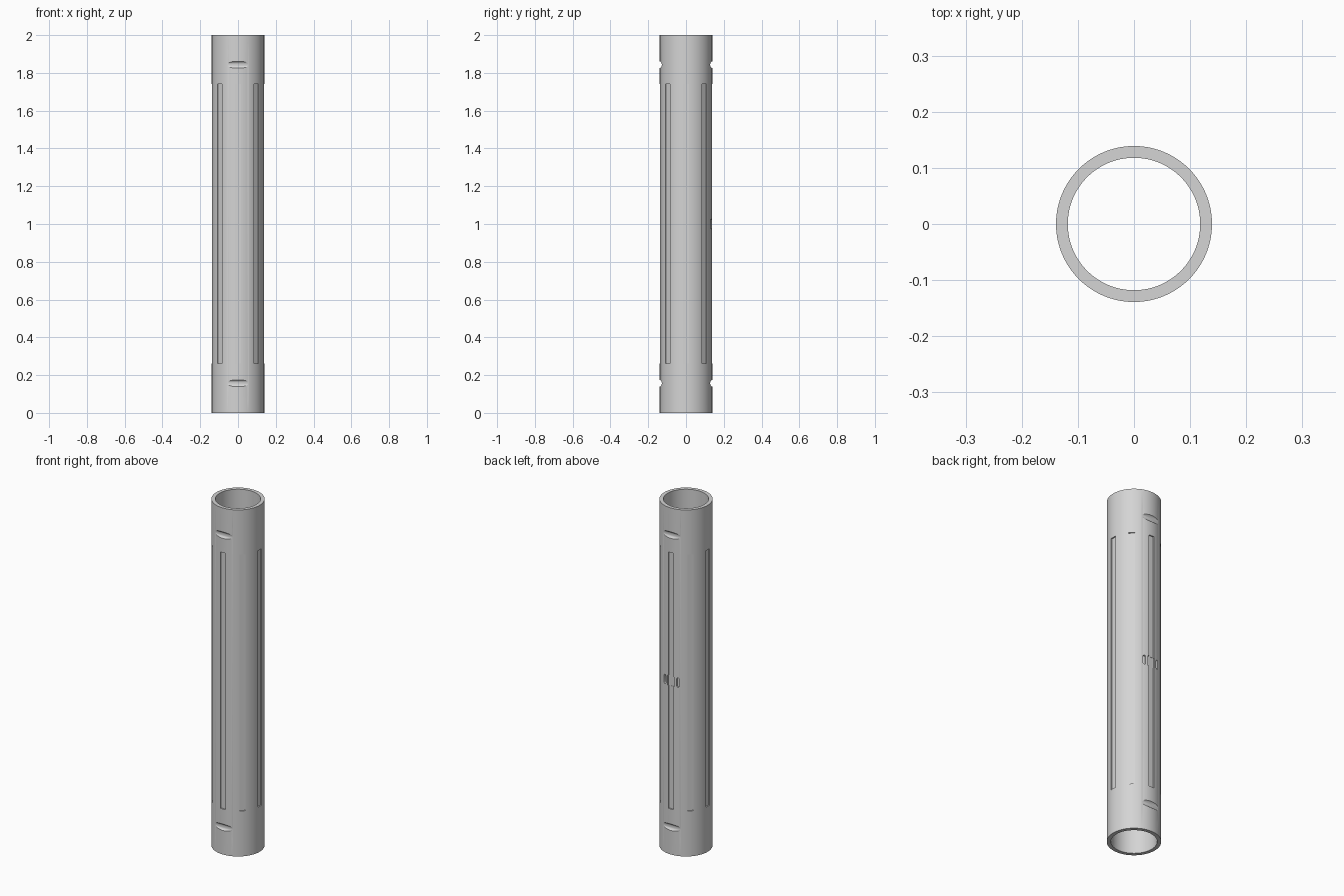
import bpy
import bmesh
from math import cos, sin, pi, radians
from mathutils import Matrix, Vector

OUTER, INNER, HEIGHT = 0.139, 0.118, 2.0
SEGMENTS = 128

if "Cube" in bpy.data.objects:
    bpy.data.objects.remove(bpy.data.objects["Cube"], do_unlink=True)

grey = bpy.data.materials.new("light_grey")
grey.use_nodes = True
grey.diffuse_color = (0.66, 0.66, 0.66, 1)
grey.node_tree.nodes["Principled BSDF"].inputs["Base Color"].default_value = grey.diffuse_color


def make_object(name, bm):
    bmesh.ops.recalc_face_normals(bm, faces=bm.faces)
    mesh = bpy.data.meshes.new(name)
    bm.to_mesh(mesh)
    bm.free()
    mesh.materials.append(grey)
    obj = bpy.data.objects.new(name, mesh)
    bpy.context.collection.objects.link(obj)
    return obj


def radial_cutter(name, outline, floor, angle):
    """Prism over an (x, z) outline, from the floor radius outwards, turned about z."""
    bm = bmesh.new()
    face = bm.faces.new([bm.verts.new((x, floor, z)) for x, z in outline])
    new = bmesh.ops.extrude_face_region(bm, geom=[face])["geom"]
    moved = [v for v in new if isinstance(v, bmesh.types.BMVert)]
    bmesh.ops.translate(bm, verts=moved, vec=Vector((0, 0.2 - floor, 0)))
    bm.transform(Matrix.Rotation(angle, 4, "Z"))
    return make_object(name, bm)


def rectangle(width, low, high):
    w = width / 2
    return [(-w, low), (w, low), (w, high), (-w, high)]


def capsule(width, low, high, steps=8):
    r = width / 2
    arc = [pi * i / steps for i in range(steps + 1)]
    top = [(r * cos(a), high - r + r * sin(a)) for a in arc]
    return top + [(-r * cos(a), low + r - r * sin(a)) for a in arc]


# Hollow tube, spun from its wall section
bm = bmesh.new()
section = [(OUTER, 0), (OUTER, HEIGHT), (INNER, HEIGHT), (INNER, 0)]
rings = []
for radius, z in section:
    rings.append([bm.verts.new((radius * cos(2 * pi * i / SEGMENTS),
                                radius * sin(2 * pi * i / SEGMENTS), z))
                  for i in range(SEGMENTS)])
for k, ring in enumerate(rings):
    after = rings[(k + 1) % len(rings)]
    for i in range(SEGMENTS):
        j = (i + 1) % SEGMENTS
        bm.faces.new((ring[i], ring[j], after[j], after[i]))
tube = make_object("fluted_tube", bm)

cutters = []

# Eight long flutes around the middle
for i in range(8):
    cutters.append(radial_cutter("flute_cutter", rectangle(0.033, 0.262, 1.742),
                                 0.132, i * pi / 4))

# Round-bottomed cross notches, front and back, near both ends
for side in (-1, 1):
    for z in (0.157, 1.843):
        bm = bmesh.new()
        bmesh.ops.create_cone(bm, cap_ends=True, segments=48, radius1=0.021,
                              radius2=0.021, depth=0.4)
        bm.transform(Matrix.Translation((0, side * 0.149, z))
                     @ Matrix.Rotation(pi / 2, 4, "Y"))
        cutters.append(make_object("notch_cutter", bm))

# Small pocket and two slots in the middle of the back
cutters.append(radial_cutter("pocket_cutter", rectangle(0.041, 0.971, 1.029), 0.131, 0))
for side in (-1, 1):
    cutters.append(radial_cutter("slot_cutter", capsule(0.014, 0.973, 1.027),
                                 0.127, side * radians(17.5)))

for cutter in cutters:
    cutter.hide_render = True
    cut = tube.modifiers.new(cutter.name, "BOOLEAN")
    cut.operation = "DIFFERENCE"
    cut.solver = "EXACT"
    cut.object = cutter

# Bake the cuts and drop the cutters
bpy.context.view_layer.update()
graph = bpy.context.evaluated_depsgraph_get()
baked = bpy.data.meshes.new_from_object(tube.evaluated_get(graph))
tube.modifiers.clear()
tube.data = baked
for cutter in cutters:
    bpy.data.objects.remove(cutter, do_unlink=True)
baked.materials.clear()
baked.materials.append(grey)
for poly in baked.polygons:
    poly.material_index = 0

bpy.ops.object.select_all(action="DESELECT")
bpy.context.view_layer.objects.active = tube
tube.select_set(True)
bpy.ops.object.shade_smooth_by_angle(angle=radians(25))
